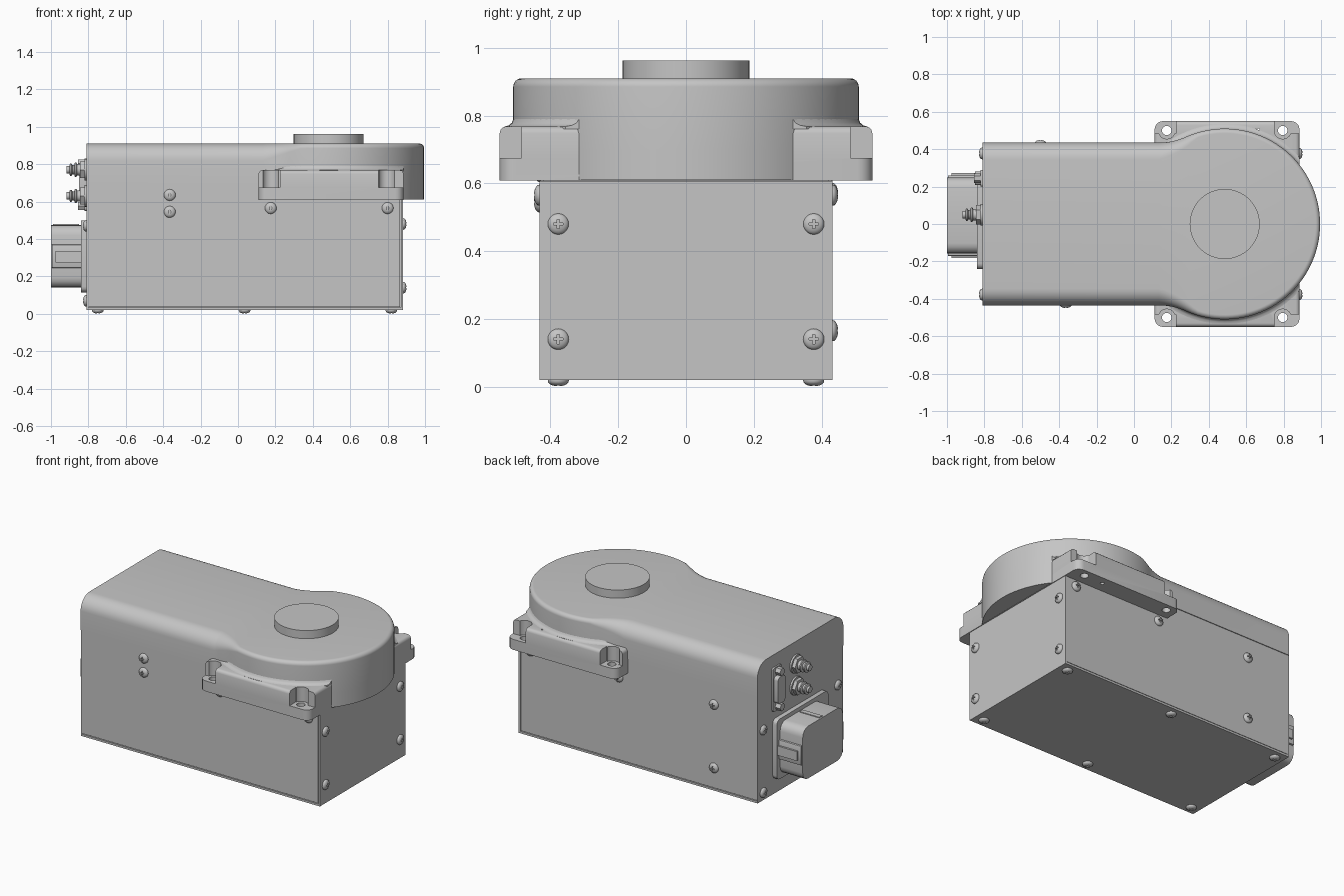
import bpy, bmesh, math
from mathutils import Vector

old = bpy.data.objects.get("Cube")
if old:
    bpy.data.objects.remove(old)

GREY = (0.56, 0.56, 0.56, 1)
metal = bpy.data.materials.new("plain grey")
metal.use_nodes = True
metal.diffuse_color = GREY
metal.node_tree.nodes["Principled BSDF"].inputs["Base Color"].default_value = GREY


def place(name, mesh, loc=(0, 0, 0), axis=(0, 0, 1)):
    """Put a mesh in the scene with its local z along axis."""
    ob = bpy.data.objects.new(name, mesh)
    ob.location = loc
    x, y, z = axis
    ob.rotation_euler = (math.acos(z), 0, math.atan2(x, -y) if x or y else 0)
    bpy.context.scene.collection.objects.link(ob)
    return ob


def finish(name, bm):
    """Turn a bmesh into a mesh, smooth except at sharp edges."""
    bmesh.ops.recalc_face_normals(bm, faces=bm.faces)
    mesh = bpy.data.meshes.new(name)
    for f in bm.faces:
        f.smooth = True
    bm.to_mesh(mesh)
    bm.free()
    mesh.set_sharp_from_angle(angle=math.radians(35))
    mesh.materials.append(metal)
    return mesh


def box(name, xs, ys, zs, round_axis=None, radius=0.0, segs=4, top=0.0):
    """Box from ranges, with optional rounded edges along one axis and a rounded top."""
    bm = bmesh.new()
    bmesh.ops.create_cube(bm, size=1)
    for v in bm.verts:
        v.co = [r[0] if c < 0 else r[1] for c, r in zip(v.co, (xs, ys, zs))]
    if radius:
        edges = [e for e in bm.edges
                 if abs((e.verts[0].co - e.verts[1].co).normalized()[round_axis]) > 0.9]
        bmesh.ops.bevel(bm, geom=edges, offset=radius, segments=segs, profile=0.5, affect='EDGES')
    if top:
        edges = [e for e in bm.edges if all(v.co.z > zs[1] - 1e-5 for v in e.verts)]
        bmesh.ops.bevel(bm, geom=edges, offset=top, segments=3, profile=0.5, affect='EDGES')
    return place(name, finish(name, bm))


def loft(name, rings):
    """Skin closed rings of points and cap both ends."""
    bm = bmesh.new()
    loops = [[bm.verts.new(p) for p in ring] for ring in rings]
    n = len(loops[0])
    for a, b in zip(loops, loops[1:]):
        for i in range(n):
            j = (i + 1) % n
            bm.faces.new((a[i], a[j], b[j], b[i]))
    bm.faces.new(loops[0])
    bm.faces.new(loops[-1])
    return finish(name, bm)


def lathe(name, profile, segs=24):
    """Solid of revolution about z from (radius, height) pairs."""
    angles = [math.tau * i / segs for i in range(segs)]
    return loft(name, [[(r * math.cos(a), r * math.sin(a), z) for a in angles]
                       for r, z in profile])


def carve(ob, cutters):
    """Subtract cutters, bake the result and drop the cutters."""
    for c in cutters:
        c.hide_render = True
        mod = ob.modifiers.new("cut", 'BOOLEAN')
        mod.operation, mod.solver, mod.object = 'DIFFERENCE', 'EXACT', c
    bpy.context.view_layer.update()
    deps = bpy.context.evaluated_depsgraph_get()
    mesh = bpy.data.meshes.new_from_object(ob.evaluated_get(deps))
    ob.modifiers.clear()
    ob.data = mesh
    mesh.set_sharp_from_angle(angle=math.radians(35))
    for c in cutters:
        bpy.data.objects.remove(c)


# Lower housing: core, side panels and bent base channel
box("housing_core", (-0.8, 0.872), (-0.42, 0.42), (0.03, 0.72))
for side, s in (("front", -1), ("back", 1)):
    box(side + "_panel", (-0.8, 0.867), sorted((s * 0.41, s * 0.43)), (0.037, 0.71))
box("base_plate", (-0.81, 0.88), (-0.432, 0.432), (0.02, 0.033))
box("right_end_plate", (0.871, 0.882), (-0.432, 0.432), (0.02, 0.607))
box("left_end_plate", (-0.81, -0.8), (-0.432, 0.432), (0.02, 0.705))

# Top cover: straight body blending into a round drum
CX, R, HALF, TOP, FIL = 0.485, 0.51, 0.435, 0.91, 0.35
reach = math.sqrt((R + FIL) ** 2 - (HALF + FIL) ** 2)
NECK = CX - reach
end = math.atan2(-(HALF + FIL), reach)


def outline(start):
    """Plan outline as (point, outward normal, top edge radius)."""
    half = [(Vector((start, HALF)), Vector((0, 1)))]
    for i in range(11):
        a = -math.pi / 2 + (end + math.pi / 2) * i / 10
        d = Vector((math.cos(a), math.sin(a)))
        half.append((Vector((NECK, HALF + FIL)) + d * FIL, -d))
    for i in range(1, 33):
        a = (end + math.pi) * (1 - i / 32)
        d = Vector((math.cos(a), math.sin(a)))
        half.append((Vector((CX, 0)) + d * R, d))
    flip = [(Vector((p.x, -p.y)), Vector((n.x, -n.y))) for p, n in half[-2::-1]]
    fade = lambda x: 0.025 + 0.065 * max(0, min(1, (0.34 - x) / (0.34 - NECK)))
    return [(p, n, fade(p.x)) for p, n in half + flip]


plan = outline(-0.81)
rings = [[(p.x, p.y, 0.7) for p, n, r in plan]]
for k in range(9):
    t = math.pi / 2 * k / 8
    rings.append([(*(p - n * r * (1 - math.cos(t))), TOP - r + r * math.sin(t))
                  for p, n, r in plan])
place("top_cover", loft("top_cover", rings))
skirt = outline(0.11)
place("drum_skirt", loft("drum_skirt", [[(p.x, p.y, z) for p, n, r in skirt]
                                        for z in (0.61, 0.705)]))

# Raised output hub
place("hub", lathe("hub", [(0.187, 0.9), (0.187, 0.962)], 64), (CX, 0, 0))

# Mounting flange with stepped ears and bolt holes
flange = box("mounting_flange", (0.11, 0.885), (-0.55, 0.55), (0.608, 0.768), 2, 0.045, 5, 0.02)
cutters = []
for s in (-1, 1):
    for hx, x0, x1 in ((0.175, 0.05, 0.225), (0.795, 0.75, 0.95)):
        cutters.append(box("ear_cut", (x0, x1), sorted((s * 0.485, s * 0.6)), (0.675, 0.8)))
        for r, z in ((0.045, 0.6752), (0.025, 0.55)):
            cutters.append(place("hole_cut", lathe("hole_cut", [(r, z), (r, 0.85)]), (hx, s * 0.5, 0)))
cutters.append(place("pin_cut", lathe("pin_cut", [(0.012, 0.55), (0.012, 0.85)], 16), (0.66, 0.5, 0)))
carve(flange, cutters)

# Cove where the drum meets the flange
cove = place("drum_cove", lathe("drum_cove", [(0.535, 0.76), (0.535, 0.768), (0.523, 0.771),
                                              (0.514, 0.779), (0.509, 0.792)], 96), (CX, 0, 0))
carve(cove, [box("cove_cut", (0.885, 1.2), (-0.7, 0.7), (0.7, 0.85))])

# Domed screws with a cross recess
dome = [(0.031, -0.004), (0.031, 0.003)]
dome += [(0.031 * math.cos(a), 0.003 + 0.016 * math.sin(a)) for a in (0.3, 0.6, 0.9, 1.2, 1.4)]
screw = place("screw", lathe("screw", dome, 20))
carve(screw, [box("slot", (-0.014, 0.014), (-0.003, 0.003), (0.01, 0.05)),
              box("slot", (-0.003, 0.003), (-0.014, 0.014), (0.01, 0.05))])
screw_mesh = screw.data
bpy.data.objects.remove(screw)

spots = []
for s in (-1, 1):
    spots += [((0.882, s * 0.377, z), (1, 0, 0)) for z in (0.14, 0.48)]
    spots += [((-0.81, s * 0.377, z), (-1, 0, 0)) for z in (0.07, 0.47)]
    spots += [((x, s * 0.377, 0.02), (0, 0, -1)) for x in (-0.75, 0.035, 0.82)]
    spots += [((x, s * 0.43, 0.565), (0, s, 0)) for x in (0.175, 0.8)]
spots += [((-0.365, -0.43, z), (0, -1, 0)) for z in (0.545, 0.635)]
spots += [((-0.5, 0.43, z), (0, 1, 0)) for z in (0.165, 0.57)]
for i, (loc, axis) in enumerate(spots):
    place(f"screw_{i + 1}", screw_mesh, loc, axis)

# Large plug on the left end
box("plug_flange", (-0.84, -0.805), (-0.24, 0.28), (0.115, 0.5), 0, 0.03)
box("plug_body", (-1.0, -0.83), (-0.158, 0.248), (0.14, 0.475), 0, 0.055)
for side, ys in (("right", (-0.17, -0.15)), ("left", (0.24, 0.26))):
    box("plug_rib_" + side, (-0.995, -0.83), ys, (0.245, 0.37), 0, 0.006, 2)
    wide = (ys[0] - 0.012, ys[1] + 0.012)
    box("plug_latch_" + side, (-0.975, -0.83), wide, (0.275, 0.335))
box("plug_key", (-0.99, -0.85), (0.035, 0.065), (0.47, 0.48))

# Two threaded coaxial sockets
stem = [(0.03, 0.03), (0.03, 0.05), (0.038, 0.054), (0.038, 0.062), (0.025, 0.066),
        (0.025, 0.076), (0.033, 0.08), (0.033, 0.088), (0.02, 0.092), (0.02, 0.106)]
for name, z in (("upper", 0.77), ("lower", 0.63)):
    loc = (-0.81, 0.05, z)
    place(name + "_socket_washer", lathe("washer", [(0.058, -0.002), (0.058, 0.012)]), loc, (-1, 0, 0))
    place(name + "_socket_nut", lathe("nut", [(0.052, 0.01), (0.052, 0.034)], 6), loc, (-1, 0, 0))
    place(name + "_socket_stem", lathe("stem", stem), loc, (-1, 0, 0))

# Small data port with two hex posts
box("port_plate", (-0.82, -0.805), (0.2, 0.29), (0.55, 0.83), 0, 0.015)
box("port_shell", (-0.85, -0.815), (0.208, 0.282), (0.605, 0.775), 0, 0.02)
for name, z in (("upper", 0.803), ("lower", 0.577)):
    place(name + "_port_post", lathe("post", [(0.025, 0), (0.025, 0.045)], 6),
          (-0.81, 0.245, z), (-1, 0, 0))
